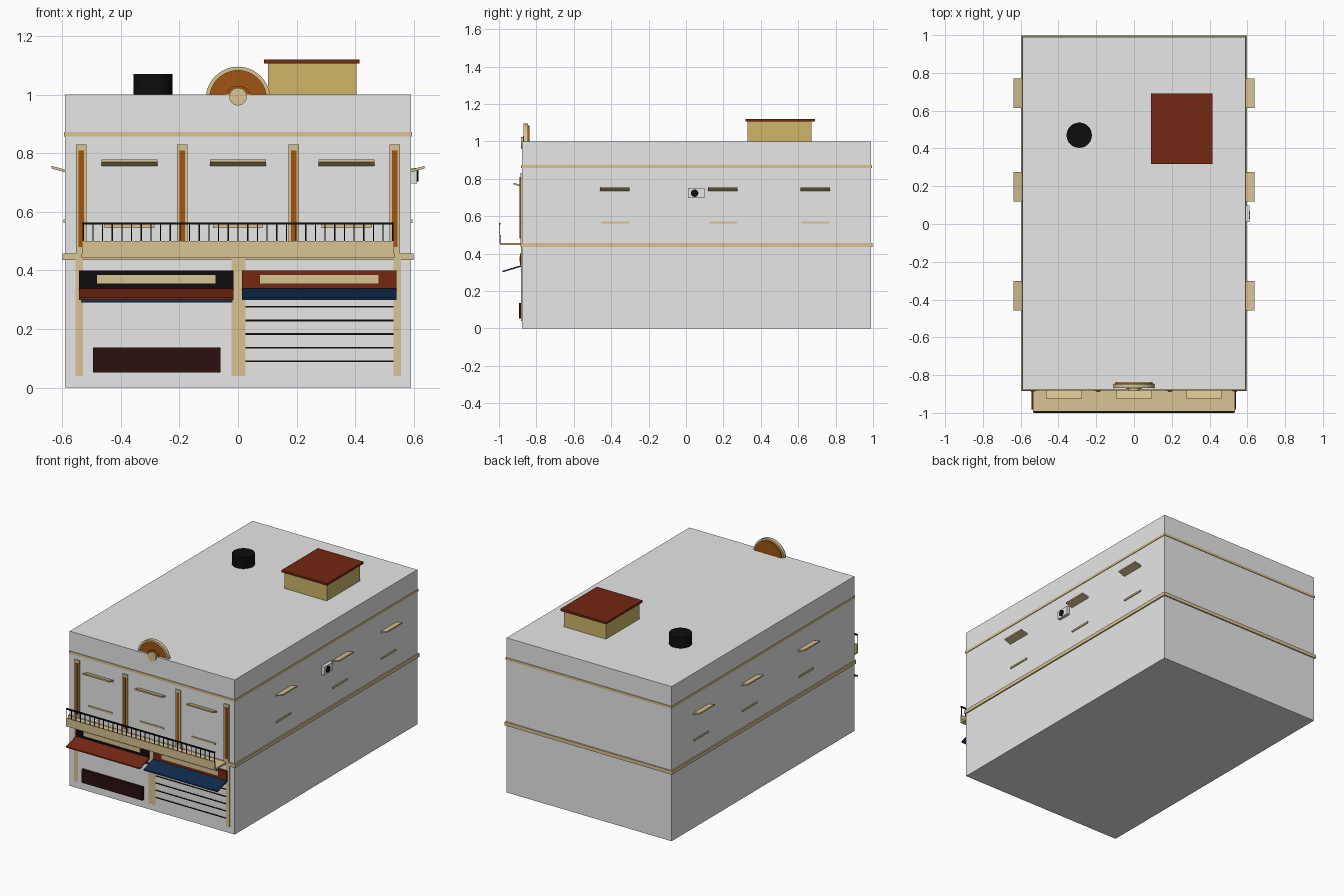
import bpy, bmesh, math
from mathutils import Matrix

cube = bpy.data.objects.get("Cube")
if cube:
    bpy.data.objects.remove(cube, do_unlink=True)


def material(name, rgb):
    m = bpy.data.materials.new(name)
    m.use_nodes = True
    color = (*rgb, 1)
    m.diffuse_color = color
    m.node_tree.nodes["Principled BSDF"].inputs["Base Color"].default_value = color
    return m


WALL = material("wall grey", (0.8, 0.8, 0.8))
CREAM = material("cream trim", (0.69, 0.55, 0.29))
TAN = material("shed tan", (0.61, 0.47, 0.14))
BROWN = material("orange brown", (0.35, 0.09, 0.006))
RED = material("brick red", (0.175, 0.02, 0.006))
BLUE = material("navy blue", (0.005, 0.024, 0.072))
MAROON = material("dark maroon", (0.024, 0.005, 0.005))
BLACK = material("black", (0.004, 0.004, 0.004))

FRONT, BACK, SIDE = -0.877, 0.99, 0.59


def finish(name, bm, mat, smooth=False):
    bmesh.ops.recalc_face_normals(bm, faces=bm.faces)
    mesh = bpy.data.meshes.new(name)
    bm.to_mesh(mesh)
    bm.free()
    mesh.materials.append(mat)
    ob = bpy.data.objects.new(name, mesh)
    bpy.context.collection.objects.link(ob)
    if smooth:
        bpy.ops.object.select_all(action="DESELECT")
        ob.select_set(True)
        bpy.context.view_layer.objects.active = ob
        bpy.ops.object.shade_smooth_by_angle()
    return ob


def add_box(bm, x, y, z):
    """Axis-aligned block from three (low, high) ranges."""
    spans = (x, y, z)
    size = [b - a for a, b in spans]
    mid = [(a + b) / 2 for a, b in spans]
    bmesh.ops.create_cube(bm, size=1, matrix=Matrix.Translation(mid) @ Matrix.Diagonal((*size, 1)))


def box(name, mat, x, y, z):
    bm = bmesh.new()
    add_box(bm, x, y, z)
    return finish(name, bm, mat)


def plate(name, mat, x, z, depth=0.008):
    """Block fixed to the front wall."""
    return box(name, mat, x, (FRONT - depth, FRONT + 0.004), z)


def cylinder(name, mat, center, radius, depth, axis="Z"):
    bm = bmesh.new()
    turn = {"Z": Matrix(), "Y": Matrix.Rotation(math.pi / 2, 4, "X"),
            "X": Matrix.Rotation(math.pi / 2, 4, "Y")}[axis]
    bmesh.ops.create_cone(bm, cap_ends=True, segments=32, radius1=radius, radius2=radius,
                          depth=depth, matrix=Matrix.Translation(center) @ turn)
    return finish(name, bm, mat, True)


def slope(name, mat, width, reach, rise, thick, place):
    """Sloping board: runs from the wall outward along local -y."""
    bm = bmesh.new()
    profile = [(0, 0), (-reach, rise), (-reach, rise + thick), (0, thick)]
    face = bm.faces.new([bm.verts.new((-width / 2, y, z)) for y, z in profile])
    new = bmesh.ops.extrude_face_region(bm, geom=[face])["geom"]
    bmesh.ops.translate(bm, vec=(width, 0, 0),
                        verts=[v for v in new if isinstance(v, bmesh.types.BMVert)])
    bm.transform(place)
    return finish(name, bm, mat)


def half_ring(name, mat, inner, outer, y):
    """Upper half ring or half disc standing on the roof edge."""
    bm = bmesh.new()
    steps = 24
    def arc(r):
        return [(r * math.cos(math.pi * i / steps), r * math.sin(math.pi * i / steps))
                for i in range(steps + 1)]
    outline = arc(outer) + (arc(inner)[::-1] if inner else [])
    face = bm.faces.new([bm.verts.new((px, y[0], 0.985 + pz)) for px, pz in outline])
    new = bmesh.ops.extrude_face_region(bm, geom=[face])["geom"]
    bmesh.ops.translate(bm, vec=(0, y[1] - y[0], 0),
                        verts=[v for v in new if isinstance(v, bmesh.types.BMVert)])
    return finish(name, bm, mat, True)


# Main block and the trim bands around it
box("building_body", WALL, (-SIDE, SIDE), (FRONT, BACK), (0, 1))
for name, z, out in (("lower_band", (0.435, 0.458), 0.008), ("upper_band", (0.857, 0.873), 0.004)):
    box(name, CREAM, (-SIDE - out, SIDE + out), (FRONT - out, BACK + out), z)

# Upper pilasters with coloured inlays
for x in (-0.535, -0.19, 0.19, 0.535):
    plate("upper_pilaster", CREAM, (x - 0.018, x + 0.018), (0.458, 0.83))
    plate("pilaster_inlay", BROWN, (x - 0.009, x + 0.009), (0.48, 0.81), 0.012)

# Front window hoods and sills
for x in (-0.37, 0, 0.37):
    slope("front_hood", CREAM, 0.19, 0.046, 0.013, 0.009,
          Matrix.Translation((x, FRONT, 0.757)))
    plate("front_sill", CREAM, (x - 0.085, x + 0.085), (0.545, 0.556), 0.006)

# Side window hoods and sills
for s in (-1, 1):
    for y in (-0.38, 0.197, 0.692):
        turn = Matrix.Rotation(s * math.pi / 2, 4, "Z")
        slope("side_hood", CREAM, 0.157, 0.047, 0.013, 0.009,
              Matrix.Translation((s * SIDE, y, 0.735)) @ turn)
        box("side_sill", CREAM, sorted((s * SIDE, s * (SIDE + 0.006))),
            (y - 0.075, y + 0.075), (0.562, 0.573))

# Balcony
box("balcony_floor", CREAM, (-0.535, 0.535), (-0.995, FRONT), (0.445, 0.457))
box("balcony_fascia", CREAM, (-0.532, 0.532), (-0.998, -0.99), (0.455, 0.50))
bm = bmesh.new()
add_box(bm, (-0.532, 0.532), (-1.0, -0.992), (0.556, 0.564))
count = 33
for i in range(count):
    x = -0.528 + 1.056 * i / (count - 1)
    add_box(bm, (x - 0.002, x + 0.002), (-0.998, -0.994), (0.495, 0.558))
finish("balcony_railing", bm, BLACK)

# Shop pilasters
for x in (-0.542, 0.001, 0.543):
    w = 0.024 if abs(x) < 0.1 else 0.013
    plate("shop_pilaster", CREAM, (x - w, x + w), (0.04, 0.435), 0.004)

# Shop signs and awnings
for side, x, sign, awning in (("left", (0.013, 0.54), RED, BLUE), ("right", (-0.542, -0.015), BLACK, RED)):
    mid, width = sum(x) / 2, x[1] - x[0]
    plate(side + "_sign", sign, x, (0.338, 0.40), 0.010)
    plate(side + "_sign_stripe", CREAM, (mid - 0.202, mid + 0.202), (0.356, 0.384), 0.013)
    slope(side + "_awning", awning, width, 0.105, -0.031, 0.008,
          Matrix.Translation((mid, FRONT, 0.331)))
plate("awning_back_strip", BLUE, (-0.535, -0.018), (0.29, 0.305), 0.006)

# Shop shutter slats and low panel
for i in range(5):
    z = 0.09 + i * 0.0465
    plate("shutter_line", BLACK, (0.023, 0.53), (z - 0.003, z + 0.003), 0.003)
plate("low_panel", MAROON, (-0.495, -0.06), (0.052, 0.137), 0.016)

# Roof edge arch with medallion
half_ring("arch_panel", BROWN, 0, 0.099, (-0.862, -0.838))
half_ring("arch_rim", CREAM, 0.097, 0.11, (-0.869, -0.846))
half_ring("arch_inner_ring", BROWN, 0.032, 0.045, (-0.872, -0.86))
cylinder("arch_medallion", CREAM, (0, -0.874, 0.993), 0.03, 0.018, "Y")

# Roof shed and water tank
box("roof_shed", TAN, (0.102, 0.404), (0.33, 0.672), (1, 1.107))
box("shed_roof", RED, (0.089, 0.415), (0.318, 0.69), (1.106, 1.12))
cylinder("roof_tank", BLACK, (-0.29, 0.47, 1.035), 0.067, 0.072)

# Wall-mounted fan unit
box("fan_unit", WALL, (SIDE, 0.611), (0.01, 0.098), (0.697, 0.75))
cylinder("fan_grille", BLACK, (0.612, 0.046, 0.723), 0.02, 0.006, "X")
